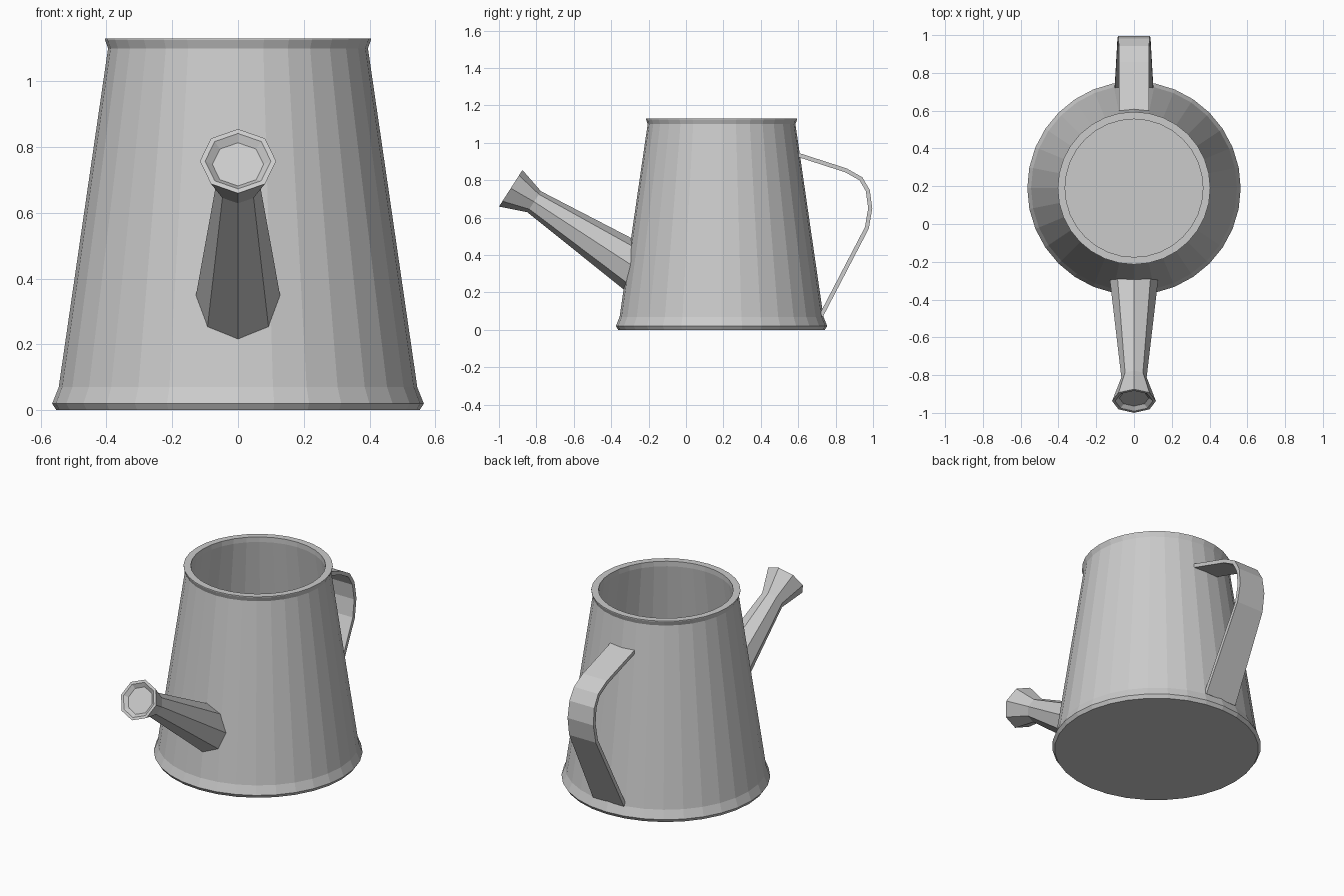
import bpy, bmesh, math
from mathutils import Vector

cube = bpy.data.objects.get("Cube")
if cube:
    bpy.data.objects.remove(cube, do_unlink=True)

metal = bpy.data.materials.new("grey metal")
metal.use_nodes = True
GREY = (0.6, 0.6, 0.6, 1)
metal.diffuse_color = GREY
metal.node_tree.nodes["Principled BSDF"].inputs["Base Color"].default_value = GREY

CENTRE_Y = 0.19


def loft(name, rings, cap_start=True, cap_end=True):
    """Skin a list of equally long point loops into one flat-shaded object."""
    bm = bmesh.new()
    loops = [[bm.verts.new(p) for p in ring] for ring in rings]
    n = len(loops[0])
    for a, b in zip(loops, loops[1:]):
        for i in range(n):
            j = (i + 1) % n
            bm.faces.new((a[i], a[j], b[j], b[i]))
    if cap_start:
        bm.faces.new(loops[0][::-1])
    if cap_end:
        bm.faces.new(loops[-1])
    bmesh.ops.recalc_face_normals(bm, faces=bm.faces)
    mesh = bpy.data.meshes.new(name)
    bm.to_mesh(mesh)
    bm.free()
    mesh.materials.append(metal)
    obj = bpy.data.objects.new(name, mesh)
    bpy.context.collection.objects.link(obj)
    return obj


def circle(centre, radius, sides, u, v):
    angles = [math.tau * i / sides for i in range(sides)]
    return [centre + radius * (math.cos(a) * u + math.sin(a) * v) for a in angles]


X, Y, Z = Vector((1, 0, 0)), Vector((0, 1, 0)), Vector((0, 0, 1))

# Body: open tapered can with flared foot, rim and hollow inside
profile = [(0.552, 0), (0.565, 0.02), (0.545, 0.07), (0.395, 1.10), (0.404, 1.125),
           (0.404, 1.13), (0.365, 1.13), (0.365, 1.10), (0.515, 0.07), (0.515, 0.05)]
loft("can_body", [circle(Vector((0, CENTRE_Y, z)), r, 32, X, Y) for r, z in profile])


# Spout: eight-sided tapered pipe, trimmed to end inside the can wall
def wall_depth(p):
    wall = 0.53 - 0.15 * (p.z - 0.07) / 1.03
    return math.hypot(p.x, p.y - CENTRE_Y) - wall


def slide_to_wall(a, b):
    lo, hi = 0.0, 2.0
    for _ in range(30):
        mid = (lo + hi) / 2
        if wall_depth(a.lerp(b, mid)) > 0:
            lo = mid
        else:
            hi = mid
    return a + (b - a) * lo


mouth = Vector((0, -0.937, 0.757))
neck = Vector((0, -0.812, 0.685))
base = Vector((0, -0.32, 0.365))
mouth_axis = Vector((0, -0.842, 0.54))


def octagon(centre, radius, axis):
    return circle(centre, radius, 8, X, X.cross(axis).normalized())


neck_ring = octagon(neck, 0.067, neck - base)
base_ring = octagon(base, 0.125, neck - base)
wall_ring = [slide_to_wall(a, b) for a, b in zip(neck_ring, base_ring)]
loft("spout", [wall_ring, neck_ring,
               octagon(mouth, 0.116, mouth_axis),
               octagon(mouth, 0.1, mouth_axis),
               octagon(mouth - 0.018 * mouth_axis, 0.078, mouth_axis)])

# Handle: bent flat strap, given as y, z and half width
strap = [(0.585, 0.94, 0.08), (0.855, 0.853, 0.08), (0.935, 0.808, 0.08),
         (0.972, 0.745, 0.082), (0.985, 0.65, 0.085), (0.967, 0.545, 0.088),
         (0.722, 0.075, 0.102)]
points = [Vector((0, y, z)) for y, z, w in strap]
sections = []
for i, p in enumerate(points):
    along = points[min(i + 1, len(points) - 1)] - points[max(i - 1, 0)]
    out = X.cross(along).normalized() * 0.011
    side = X * strap[i][2]
    sections.append([p - side - out, p + side - out, p + side + out, p - side + out])
loft("handle", sections)
